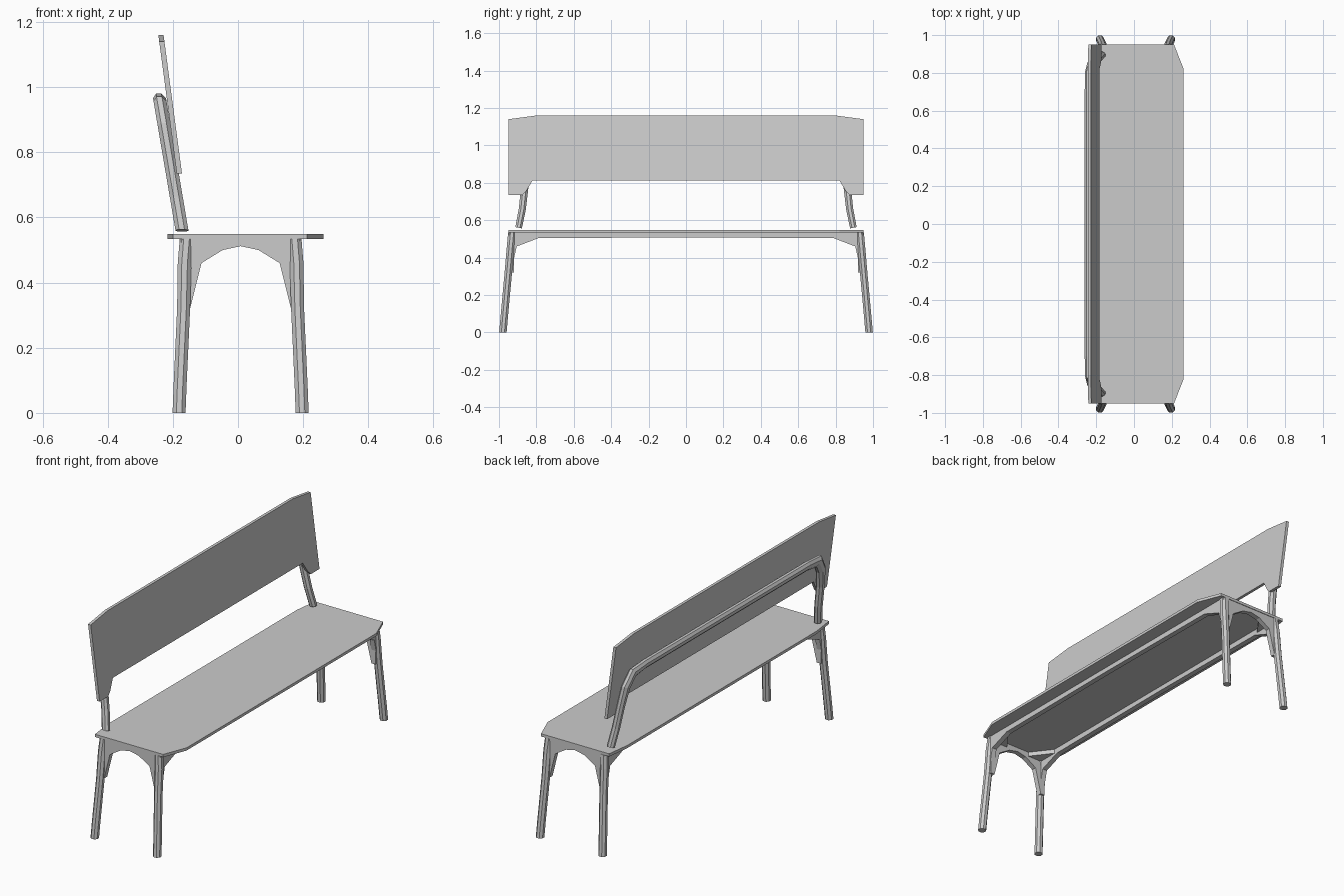
import bpy, bmesh, math
from mathutils import Vector

cube = bpy.data.objects.get("Cube")
if cube:
    bpy.data.objects.remove(cube, do_unlink=True)

grey = bpy.data.materials.new("plain grey")
grey.use_nodes = True
GREY = (0.6, 0.6, 0.6, 1)
grey.diffuse_color = GREY
grey.node_tree.nodes["Principled BSDF"].inputs["Base Color"].default_value = GREY

FRAME_X = 0.008  # centre line of the underframe


def finish(bm, name):
    bmesh.ops.recalc_face_normals(bm, faces=bm.faces)
    mesh = bpy.data.meshes.new(name)
    bm.to_mesh(mesh)
    bm.free()
    mesh.materials.append(grey)
    obj = bpy.data.objects.new(name, mesh)
    bpy.context.collection.objects.link(obj)
    return obj


def loft(name, rings):
    """Skin a list of rings and cap both ends."""
    bm = bmesh.new()
    loops = [[bm.verts.new(p) for p in ring] for ring in rings]
    n = len(loops[0])
    for a, b in zip(loops, loops[1:]):
        for i in range(n):
            j = (i + 1) % n
            bm.faces.new((a[i], a[j], b[j], b[i]))
    bm.faces.new(loops[0])
    bm.faces.new(loops[-1])
    return finish(bm, name)


def prism(name, outline, a, b, place):
    """Extrude a 2D outline from depth a to depth b."""
    return loft(name, [[place(u, v, d) for u, v in outline] for d in (a, b)])


def mirrored(half):
    """Complete an outline with its reflection in the first coordinate."""
    return half + [(-u, v) for u, v in reversed(half) if u > 0]


def octagon(i):
    """Point of a rounded square section."""
    a = math.radians(22.5 + 45 * i)
    return 1.08 * math.cos(a), 1.08 * math.sin(a)


# Seat with clipped corners
seat_half = [(0.82, 0.263), (0.95, 0.212), (0.95, -0.2), (0.82, -0.217)]
prism("seat", mirrored(seat_half), 0.534, 0.549, lambda y, x, z: (x, y, z))

# Leaning backrest panel, notched along the bottom
panel_half = [(0.8, 1.16), (0.95, 1.14), (0.95, 0.735),
              (0.875, 0.735), (0.855, 0.755), (0.82, 0.813)]


def lean_panel(y, z, d):
    return (-0.18 - (z - 0.735) * 0.133 + d, y, z)


prism("backrest", mirrored(panel_half), -0.008, 0.008, lean_panel)

# Hoop behind the backrest: position along y, height, half width
half_path = [(0.895, 0.56, 0.018), (0.875, 0.66, 0.019), (0.862, 0.78, 0.02),
             (0.843, 0.88, 0.027), (0.8, 0.945, 0.03), (0.7, 0.956, 0.024)]
path = half_path + [(-y, z, w) for y, z, w in reversed(half_path)]
rings = []
for k, (y, z, w) in enumerate(path):
    before, after = path[max(k - 1, 0)], path[min(k + 1, len(path) - 1)]
    t = Vector((after[0] - before[0], after[1] - before[1])).normalized()
    ring = []
    for c, s in map(octagon, range(8)):
        py, pz = y - t.y * w * c, z + t.x * w * c
        ring.append((-0.172 - (pz - 0.56) * 0.17 + 0.02 * s, py, pz))
    rings.append(ring)
loft("backrest_hoop", rings)

# Four splayed legs: height, x offset, y offset, half width
leg_path = [(0, 0.189, 0.979, 0.02), (0.08, 0.186, 0.972, 0.02),
            (0.32, 0.175, 0.95, 0.02), (0.46, 0.172, 0.937, 0.021),
            (0.534, 0.166, 0.93, 0.021)]
for sx, end in ((1, "front"), (-1, "back")):
    for sy, side in ((1, "left"), (-1, "right")):
        loft(f"{end}_{side}_leg", [
            [(FRAME_X + sx * (x + w * c), sy * (y + w * s), z)
             for c, s in map(octagon, range(8))]
            for z, x, y, w in leg_path])
        # Gusset closing the corner of the frame
        prism(f"{end}_{side}_gusset",
              [(0.17, 0.935), (0.17, 0.79), (0.06, 0.935)], 0.511, 0.534,
              lambda x, y, z: (FRAME_X + sx * x, sy * y, z))

# Arched rails at the two ends
end_half = [(0.18, 0.534), (0.18, 0.32), (0.155, 0.32),
            (0.12, 0.46), (0.055, 0.5), (0, 0.512)]
# Arched rails along the two long sides
side_half = [(0.945, 0.534), (0.952, 0.32), (0.937, 0.32),
             (0.905, 0.46), (0.79, 0.504), (0, 0.509)]
for s, side, end in ((1, "front", "left"), (-1, "back", "right")):
    prism(f"{end}_end_rail", mirrored(end_half), 0.92, 0.947,
          lambda x, z, d: (FRAME_X + x, s * d, z))
    prism(f"{side}_long_rail", mirrored(side_half), 0.155, 0.183,
          lambda y, z, d: (FRAME_X + s * d, y, z))
